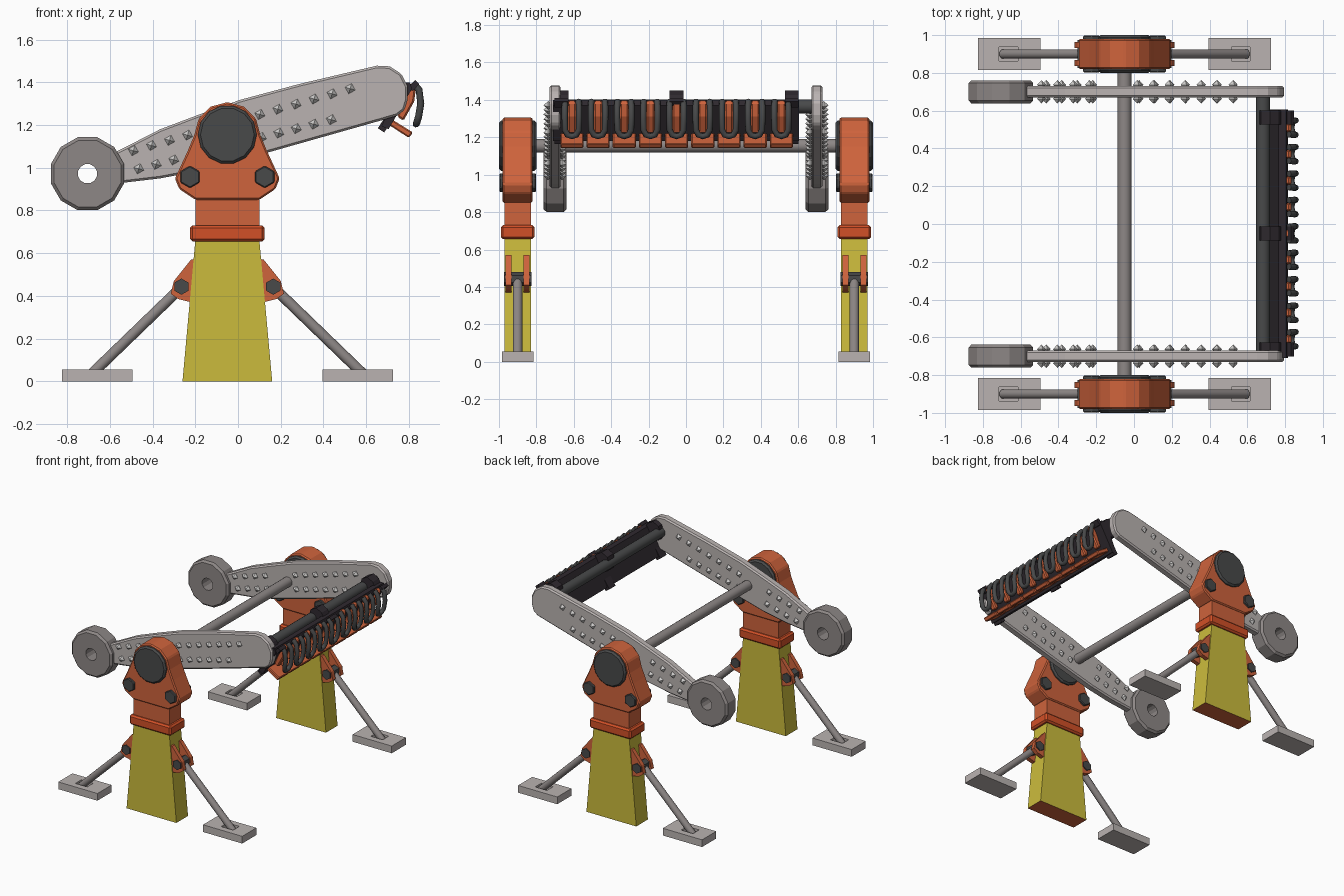
import bpy, bmesh, math
from mathutils import Vector, Matrix

if "Cube" in bpy.data.objects:
    bpy.data.objects.remove(bpy.data.objects["Cube"])

CX = -0.05      # symmetry line of each stand


def material(name, rgb):
    m = bpy.data.materials.new(name)
    m.diffuse_color = (*rgb, 1)
    m.use_nodes = True
    m.node_tree.nodes["Principled BSDF"].inputs["Base Color"].default_value = m.diffuse_color
    return m


LIGHT = material("light grey metal", (0.49, 0.45, 0.44))
GREY = material("mid grey metal", (0.27, 0.245, 0.24))
STUD = material("pale stud metal", (0.62, 0.61, 0.60))
YELLOW = material("yellow paint", (0.60, 0.50, 0.045))
ORANGE = material("orange paint", (0.62, 0.125, 0.045))
COLLAR = material("red orange paint", (0.64, 0.08, 0.02))
DARK = material("dark grey metal", (0.065, 0.067, 0.068))
BLACK = material("black metal", (0.028, 0.022, 0.028))


def finish(name, bm, mat, bevel=0, smooth=0, segments=1):
    bmesh.ops.recalc_face_normals(bm, faces=bm.faces)
    me = bpy.data.meshes.new(name)
    bm.to_mesh(me)
    bm.free()
    me.materials.append(mat)
    ob = bpy.data.objects.new(name, me)
    bpy.context.collection.objects.link(ob)
    if bevel:
        b = ob.modifiers.new("bevel", 'BEVEL')
        b.width, b.segments, b.limit_method = bevel, segments, 'ANGLE'
    if smooth:
        bpy.ops.object.select_all(action='DESELECT')
        bpy.context.view_layer.objects.active = ob
        ob.select_set(True)
        bpy.ops.object.shade_smooth_by_angle(angle=math.radians(smooth))
    return ob


def slab(name, pts, y0, y1, mat, bevel=0, **kw):
    """Extrude an x-z outline from y0 to y1."""
    bm = bmesh.new()
    a = [bm.verts.new((x, y0, z)) for x, z in pts]
    b = [bm.verts.new((x, y1, z)) for x, z in pts]
    bm.faces.new(a)
    bm.faces.new(b[::-1])
    n = len(pts)
    for i in range(n):
        j = (i + 1) % n
        bm.faces.new((a[i], a[j], b[j], b[i]))
    return finish(name, bm, mat, bevel, **kw)


def ngon(x, z, r, n, start=0.0):
    return [(x + r * math.cos(start + math.tau * i / n),
             z + r * math.sin(start + math.tau * i / n)) for i in range(n)]


def rect(x0, x1, z0, z1):
    return [(x0, z0), (x1, z0), (x1, z1), (x0, z1)]


def rod(name, a, b, r, mat, n=16):
    a, b = Vector(a), Vector(b)
    d = b - a
    bm = bmesh.new()
    mtx = Matrix.Translation((a + b) / 2) @ d.to_track_quat('Z', 'Y').to_matrix().to_4x4()
    bmesh.ops.create_cone(bm, cap_ends=True, segments=n, radius1=r, radius2=r,
                          depth=d.length, matrix=mtx)
    return finish(name, bm, mat, smooth=40)


def ring(name, x, z, profile, n, start, mat):
    """Sweep a closed (radius, y) profile around the y axis."""
    bm = bmesh.new()
    rows = [[bm.verts.new((x + r * math.cos(t), y, z + r * math.sin(t))) for r, y in profile]
            for t in (start + math.tau * i / n for i in range(n))]
    m = len(profile)
    for i in range(n):
        p, q = rows[i], rows[(i + 1) % n]
        for k in range(m):
            bm.faces.new((p[k], p[(k + 1) % m], q[(k + 1) % m], q[k]))
    return finish(name, bm, mat)


def foot_pad(name, x, y, slot_x):
    """Flat pad with a pocket for the strut end."""
    bm = bmesh.new()
    xs = [x - 0.165, slot_x - 0.05, slot_x + 0.05, x + 0.165]
    ys = [y - 0.085, y - 0.037, y + 0.037, y + 0.085]
    g = [[bm.verts.new((a, b, 0.055)) for b in ys] for a in xs]
    faces = [bm.faces.new((g[i][j], g[i + 1][j], g[i + 1][j + 1], g[i][j + 1]))
             for i in range(3) for j in range(3)]
    pocket = faces[4]
    rim = [e for e in bm.edges if e.is_boundary]
    out = bmesh.ops.extrude_edge_only(bm, edges=rim)['geom']
    low = [v for v in out if isinstance(v, bmesh.types.BMVert)]
    for v in low:
        v.co.z = 0
    bmesh.ops.contextual_create(bm, geom=[e for e in bm.edges if e.is_boundary])
    ext = bmesh.ops.extrude_discrete_faces(bm, faces=[pocket])['faces'][0]
    for v in ext.verts:
        v.co.z = 0.015
    bmesh.ops.remove_doubles(bm, verts=bm.verts, dist=1e-5)
    return finish(name, bm, LIGHT)


# outlines shared by both sides
ARM = [(-0.62, 1.05), (-0.56, 1.08), (-0.365, 1.18), (-0.18, 1.25), (0.01, 1.318),
       (0.29, 1.393), (0.65, 1.478), (0.71, 1.475), (0.765, 1.44), (0.795, 1.38),
       (0.795, 1.32), (0.78, 1.27), (0.745, 1.243), (0.665, 1.22), (0.135, 1.07),
       (-0.18, 0.985), (-0.365, 0.95), (-0.535, 0.93), (-0.62, 0.93)]
HEAD = ([(CX - 0.15, 0.85), (CX + 0.15, 0.85), (CX + 0.225, 0.90), (CX + 0.245, 0.95),
         (CX + 0.185, 1.08)]
        + [(CX + 0.155 * math.cos(math.radians(a)), 1.152 + 0.155 * math.sin(math.radians(a)))
           for a in range(0, 181, 30)]
        + [(CX - 0.185, 1.08), (CX - 0.245, 0.95), (CX - 0.225, 0.90)])
LUG = [(0.10, 0.58), (0.17, 0.57), (0.25, 0.47), (0.265, 0.41), (0.23, 0.385),
       (0.17, 0.37), (0.10, 0.37)]

for s, side in ((-1, "front"), (1, "rear")):
    y = s * 0.9
    # tapered yellow column with an orange underside
    col = slab(side + "_column", [(CX - 0.21, 0), (CX + 0.21, 0), (CX + 0.15, 0.66),
               (CX - 0.15, 0.66)], y - 0.07, y + 0.07, YELLOW)
    col.data.materials.append(ORANGE)
    for f in col.data.polygons:
        if f.normal.z < -0.9:
            f.material_index = 1
    # collar, neck and bearing head
    slab(side + "_collar", rect(CX - 0.175, CX + 0.175, 0.655, 0.73), y - 0.09, y + 0.09,
         COLLAR, 0.012)
    slab(side + "_neck", rect(CX - 0.15, CX + 0.15, 0.72, 0.87), y - 0.07, y + 0.07, ORANGE)
    slab(side + "_bearing_head", HEAD, y - 0.08, y + 0.08, ORANGE, 0.008)
    slab(side + "_bearing_cap", ngon(CX, 1.155, 0.138, 14), y - 0.1, y + 0.1, DARK, 0.012)
    for d in (-1, 1):
        lr = "_left" if d < 0 else "_right"
        slab(side + lr + "_head_bolt", ngon(CX + d * 0.175, 0.957, 0.052, 6, math.pi / 6),
             y - 0.097, y + 0.097, DARK, 0.005)
        # strut lugs, pin, strut and pad
        for k in (-1, 1):
            slab(side + lr + "_strut_lug", [(CX + d * px, pz) for px, pz in LUG],
                 y + k * 0.048 - 0.016, y + k * 0.048 + 0.016, ORANGE)
        slab(side + lr + "_strut_pin", ngon(CX + d * 0.215, 0.443, 0.038, 6, math.pi / 6),
             y - 0.073, y + 0.073, DARK)
        rod(side + lr + "_strut", (CX + d * 0.645, y, 0.025), (CX + d * 0.205, y, 0.45),
            0.025, GREY)
        foot_pad(side + lr + "_foot_pad", CX + d * 0.61, y, CX + d * 0.615)

    # swinging arm with its counterweight
    ya = s * 0.7
    slab(side + "_arm", ARM, ya - 0.03, ya + 0.03, LIGHT, 0.01)
    h, R = 0.061, 0.177
    ring(side + "_counterweight", -0.705, 0.972,
         [(0.046, ya - h), (R - 0.015, ya - h), (R, ya - h + 0.015), (R, ya + h - 0.015),
          (R - 0.015, ya + h), (0.046, ya + h)], 12, math.pi / 12, GREY)

    # two rows of diamond studs on both arm faces
    bm = bmesh.new()
    spots = [(-0.49 + 0.0846 * k, 1.08 + 0.0242 * k) for k in range(13) if k not in (4, 5)]
    spots += [(-0.465 + 0.082 * k, 0.995 + 0.0209 * k) for k in range(12) if k not in (4, 5)]
    for x, z in spots:
        for k in (-1, 1):
            for flip in (0, math.pi):
                bmesh.ops.create_cone(
                    bm, segments=4, radius1=0.025, radius2=0, depth=0.025,
                    matrix=Matrix.Translation((x, ya + k * 0.037, z))
                    @ Matrix.Rotation(0.27, 4, 'Y')
                    @ Matrix.Rotation(math.pi / 2 + flip, 4, 'X')
                    @ Matrix.Translation((0, 0, 0.0125)))
    bmesh.ops.remove_doubles(bm, verts=bm.verts, dist=1e-4)
    finish(side + "_arm_studs", bm, STUD)

# axle between the stands and crossbar between the arms
rod("axle", (CX, -0.83, 1.155), (CX, 0.83, 1.155), 0.037, GREY)
rod("crossbar", (0.683, -0.69, 1.365), (0.683, 0.69, 1.365), 0.038, DARK)

# black tool beam with three clamps
slab("tool_beam", [(0.672, 1.195), (0.705, 1.18), (0.815, 1.37), (0.805, 1.40), (0.765, 1.40)],
     -0.71, 0.605, BLACK)
for y in (-0.665, -0.05, 0.565):
    slab("crossbar_clamp", [(0.66, 1.375), (0.672, 1.425), (0.72, 1.45), (0.765, 1.425),
         (0.80, 1.36), (0.71, 1.30), (0.67, 1.32)], y - 0.037, y + 0.037, BLACK)
    slab("beam_foot", [(0.655, 1.185), (0.685, 1.165), (0.73, 1.235), (0.70, 1.255)],
         y - 0.037, y + 0.037, BLACK)
    slab("beam_tip", [(0.79, 1.37), (0.83, 1.41), (0.848, 1.392), (0.82, 1.36)],
         y - 0.037, y + 0.037, BLACK)

# nine claws: orange finger and toe with a dark U-shaped loop
for i in range(9):
    y = -0.61 + 0.14 * i
    slab("claw_finger", [(0.745, 1.24), (0.775, 1.22), (0.825, 1.31), (0.835, 1.385),
         (0.81, 1.40), (0.79, 1.35)], y - 0.022, y + 0.022, ORANGE, 0.008)
    slab("claw_toe", [(0.70, 1.205), (0.715, 1.23), (0.82, 1.165), (0.80, 1.14)],
         y - 0.062, y + 0.062, ORANGE, 0.006)
    leg = [(0.036, 0.82, 1.395), (0.038, 0.848, 1.365), (0.038, 0.856, 1.30),
           (0.037, 0.846, 1.24), (0.024, 0.838, 1.213)]
    path = leg + [(0, 0.834, 1.205)] + [(-a, b, c) for a, b, c in leg[::-1]]
    cu = bpy.data.curves.new("claw_loop", 'CURVE')
    cu.dimensions, cu.bevel_depth, cu.bevel_resolution, cu.use_fill_caps = '3D', 0.0165, 2, True
    sp = cu.splines.new('POLY')
    sp.points.add(len(path) - 1)
    for p, (dy, x, z) in zip(sp.points, path):
        p.co = (x, y + dy, z, 1)
    cu.materials.append(DARK)
    ob = bpy.data.objects.new("claw_loop", cu)
    bpy.context.collection.objects.link(ob)
    bpy.ops.object.select_all(action='DESELECT')
    bpy.context.view_layer.objects.active = ob
    ob.select_set(True)
    bpy.ops.object.convert(target='MESH')
